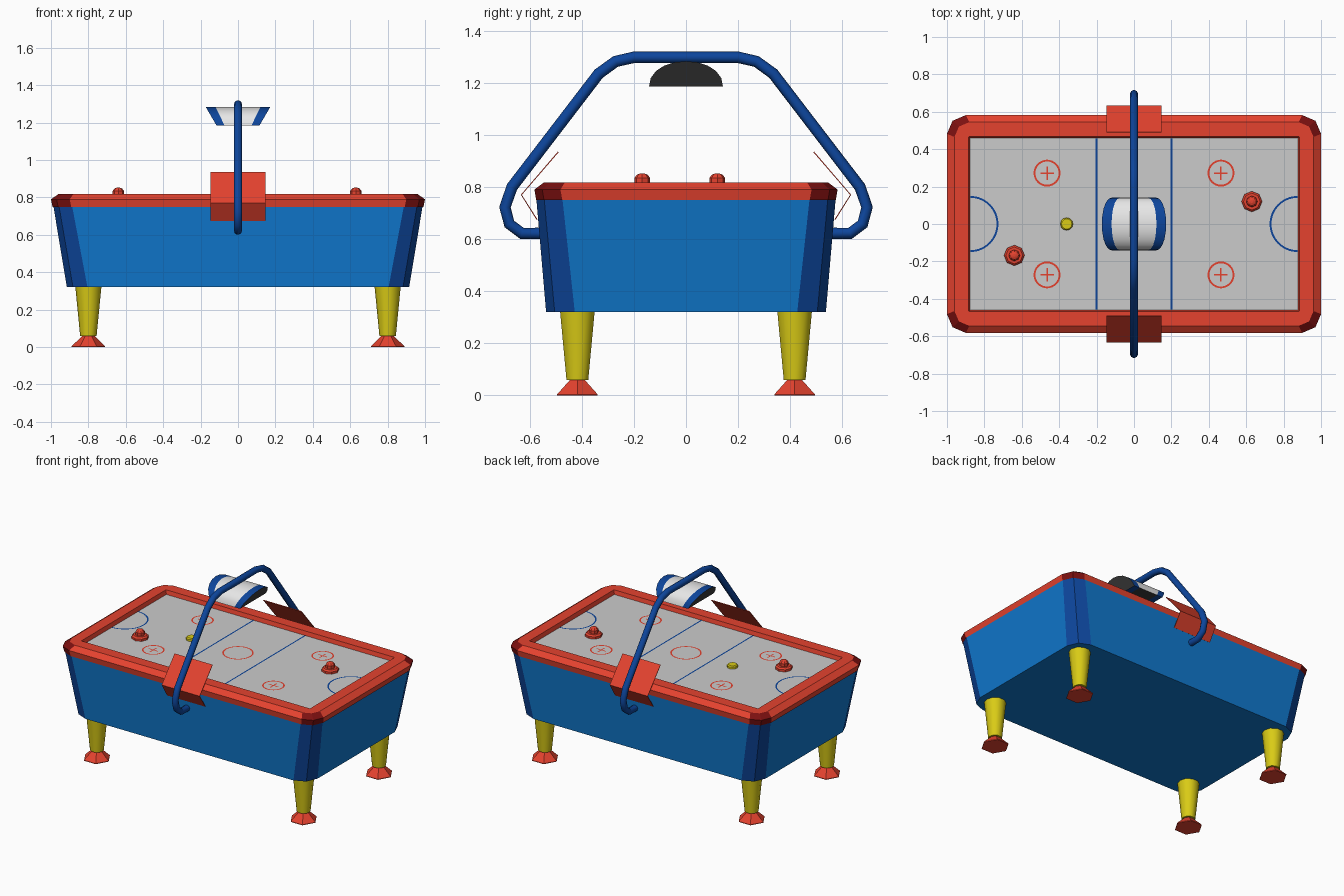
import bpy, math
from mathutils import Vector

if "Cube" in bpy.data.objects:
    bpy.data.objects.remove(bpy.data.objects["Cube"])


def mat(name, rgb):
    m = bpy.data.materials.new(name)
    m.diffuse_color = (*rgb, 1)
    m.use_nodes = True
    m.node_tree.nodes["Principled BSDF"].inputs["Base Color"].default_value = m.diffuse_color
    return m


BLUE = mat("bright blue", (0.005, 0.19, 0.62))
NAVY = mat("deep blue", (0.004, 0.06, 0.33))
RED = mat("red", (0.78, 0.055, 0.028))
MAROON = mat("dark red", (0.2, 0.005, 0.005))
YELLOW = mat("yellow", (0.70, 0.60, 0.008))
GREY = mat("light grey", (0.60, 0.60, 0.60))
WHITE = mat("white", (0.85, 0.85, 0.85))
DARK = mat("charcoal", (0.045, 0.045, 0.045))


def mesh_object(name, verts, faces, mats, smooth=None):
    me = bpy.data.meshes.new(name)
    me.from_pydata([tuple(v) for v in verts], [], faces)
    for m in mats:
        me.materials.append(m)
    ob = bpy.data.objects.new(name, me)
    bpy.context.collection.objects.link(ob)
    if smooth:
        bpy.ops.object.select_all(action='DESELECT')
        bpy.context.view_layer.objects.active = ob
        ob.select_set(True)
        bpy.ops.object.shade_smooth_by_angle(angle=math.radians(smooth))
    return ob


def loft(name, rings, mats, caps=True, wrap=False, smooth=None):
    """Skin a stack of equal-length closed rings."""
    n, k = len(rings[0]), len(rings)
    verts = [p for r in rings for p in r]
    faces = []
    for i in range(k if wrap else k - 1):
        a, b = i * n, (i + 1) % k * n
        faces += [(a + j, a + (j + 1) % n, b + (j + 1) % n, b + j) for j in range(n)]
    if caps and not wrap:
        faces += [tuple(reversed(range(n))), tuple(range((k - 1) * n, k * n))]
    return mesh_object(name, verts, faces, mats, smooth)


def cut_rect(hx, hy, c, z):
    """Rectangle with two-facet corners, counter-clockwise."""
    q = [(hx, hy - c), (hx - .3 * c, hy - .3 * c), (hx - c, hy)]
    pts = q + [(-x, y) for x, y in q[::-1]] + [(-x, -y) for x, y in q] + [(x, -y) for x, y in q[::-1]]
    return [(x, y, z) for x, y in pts]


def turned(name, x, y, profile, sides, m, smooth=None):
    """Round part from (radius, z) pairs."""
    rings = [[(x + r * math.cos(2 * math.pi * i / sides), y + r * math.sin(2 * math.pi * i / sides), z)
              for i in range(sides)] for r, z in profile]
    return loft(name, rings, [m], smooth=smooth)


def corner_paint(ob, limit):
    """Second colour on outward-facing corner facets."""
    for p in ob.data.polygons:
        n, c = p.normal, p.center
        if min(abs(n.x), abs(n.y)) > 0.15 and n.x * c.x > 0 and abs(c.x) > limit:
            p.material_index = 1


# Cabinet and rail
body = loft("cabinet", [cut_rect(.915, .537, .11, .32), cut_rect(.988, .575, .1, .76)], [BLUE, NAVY])
corner_paint(body, .7)
rail = loft("rail", [cut_rect(.992, .575, .1, .75), cut_rect(1.0, .582, .1, .79),
                     cut_rect(.96, .545, .08, .818), cut_rect(.885, .468, .005, .818),
                     cut_rect(.875, .458, .003, .78)], [RED, MAROON], caps=False)
corner_paint(rail, .9)

# Playing surface
Z = .79
mesh_object("playfield", [(-.88, -.463, Z), (.88, -.463, Z), (.88, .463, Z), (-.88, .463, Z)],
            [(0, 1, 2, 3)], [GREY])


def stripe(name, x, y, hx, hy, m):
    z = Z + .002
    mesh_object(name, [(x - hx, y - hy, z), (x + hx, y - hy, z), (x + hx, y + hy, z), (x - hx, y + hy, z)],
                [(0, 1, 2, 3)], [m])


def arc(name, x, y, r, m, start=0, sweep=2 * math.pi, w=.01, n=32):
    verts = []
    for i in range(n + 1):
        a = start + sweep * i / n
        verts += [(x + q * math.cos(a), y + q * math.sin(a), Z + .002) for q in (r - w, r)]
    mesh_object(name, verts, [(2 * i, 2 * i + 1, 2 * i + 3, 2 * i + 2) for i in range(n)], [m])


# Painted markings
arc("centre_circle", 0, 0, .1, RED)
for s in (-1, 1):
    stripe("zone_line", s * .2, 0, .005, .458, NAVY)
    arc("goal_arc", s * .875, 0, .15, NAVY, math.pi / 2 if s > 0 else -math.pi / 2, math.pi)
    for t in (-1, 1):
        arc("spot_circle", s * .465, t * .272, .072, RED)
        stripe("spot_cross", s * .465, t * .272, .036, .004, RED)
        stripe("spot_cross", s * .465, t * .272, .004, .036, RED)

# Legs and feet
for s in (-1, 1):
    for t in (-1, 1):
        turned("leg", s * .8, t * .417, [(.044, .06), (.07, .325)], 10, YELLOW, 40)
        turned("foot", s * .8, t * .417, [(.09, 0), (.09, .004), (.03, .062)], 6, RED)

# Mallets and puck
for x, y in ((-.64, -.168), (.63, .12)):
    turned("mallet", x, y, [(.055, Z), (.055, .805), (.045, .815), (.03, .815), (.03, .835),
                            (.02, .848), (.008, .852)], 8, RED)
turned("puck", -.36, 0, [(.034, Z), (.034, .803), (.028, .81)], 12, YELLOW)

# Overhead tube arch, mirrored half path
half = [(.555, .622), (.63, .622), (.678, .658), (.695, .722), (.668, .80),
        (.335, 1.235), (.27, 1.282), (.2, 1.298)]
path = [Vector((0, y, z)) for y, z in half + [(-y, z) for y, z in half[::-1]]]
rings = []
for i, p in enumerate(path):
    d0 = (p - path[max(i - 1, 0)]).normalized()
    d1 = (path[min(i + 1, len(path) - 1)] - p).normalized()
    d = (d0 + d1).normalized()
    side = Vector((1, 0, 0))
    up = d.cross(side)
    rings.append([p + .022 * (math.cos(a) * side + math.sin(a) * up)
                  for a in (2 * math.pi * j / 8 for j in range(8))])
loft("arch_tube", rings, [NAVY], smooth=50)

# Bent side plates behind the tube
for s in (-1, 1):
    prof = [(.49, .935), (.632, .77), (.572, .675)]
    verts = [(x, s * y, z) for y, z in prof for x in (-.147, .147)]
    plate = mesh_object("side_plate", verts, [(0, 1, 3, 2), (2, 3, 5, 4)], [RED])
    mod = plate.modifiers.new("thickness", 'SOLIDIFY')
    mod.thickness = .004
    mod.offset = 0

# Lamp: half-round hood, ends leaning outward towards the top
n = 10
hood = [(.142 * math.cos(math.pi * i / n), 1.185 + .098 * math.sin(math.pi * i / n) ** .9 if 0 < i < n else 1.185)
        for i in range(n + 1)]


def hood_ring(low, high):
    return [(low + (high - low) * (z - 1.185) / .098, y, z) for y, z in hood]


lamp = loft("lamp", [hood_ring(-.115, -.172), hood_ring(-.072, -.12),
                     hood_ring(.072, .12), hood_ring(.115, .172)], [NAVY, WHITE, DARK], smooth=35)
for p in lamp.data.polygons:
    if len(p.vertices) > 4:
        p.material_index = 2
    elif abs(p.center.x) < .05:
        p.material_index = 2 if p.center.z < 1.187 else 1

# Consistent outward normals
import bmesh
for ob in bpy.data.objects:
    if ob.name.startswith(("lamp", "arch", "cabinet", "leg", "foot", "mallet", "puck")):
        bm = bmesh.new()
        bm.from_mesh(ob.data)
        bmesh.ops.recalc_face_normals(bm, faces=bm.faces)
        bm.to_mesh(ob.data)
        bm.free()
